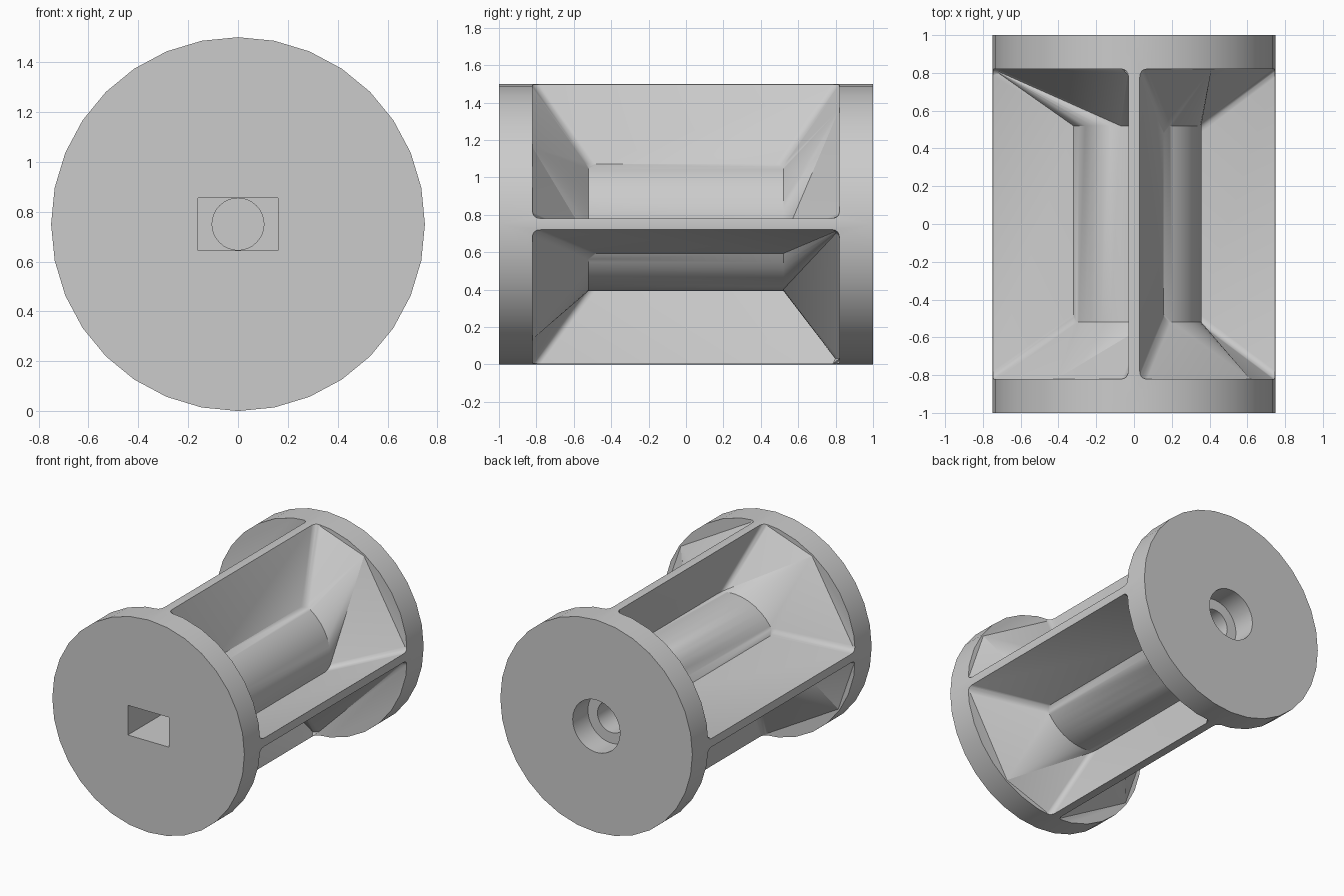
import bpy, bmesh
from math import sin, cos, pi, atan2
from mathutils import Matrix

if "Cube" in bpy.data.objects:
    bpy.data.objects.remove(bpy.data.objects["Cube"], do_unlink=True)

R = 0.75
AXIS = Matrix.Translation((0, 0, R))       # spool axis runs along y at this height
TURN = Matrix.Rotation(pi / 2, 4, 'X')

grey = bpy.data.materials.new("plain grey")
grey.use_nodes = True
grey.diffuse_color = (0.6, 0.6, 0.6, 1)
grey.node_tree.nodes["Principled BSDF"].inputs["Base Color"].default_value = (0.6, 0.6, 0.6, 1)


def make_object(name, bm):
    bmesh.ops.recalc_face_normals(bm, faces=bm.faces)
    mesh = bpy.data.meshes.new(name)
    bm.to_mesh(mesh)
    bm.free()
    mesh.materials.append(grey)
    ob = bpy.data.objects.new(name, mesh)
    bpy.context.collection.objects.link(ob)
    return ob


def cylinder(name, radius, y0, y1, sides=32):
    bm = bmesh.new()
    mat = AXIS @ Matrix.Translation((0, (y0 + y1) / 2, 0)) @ TURN
    bmesh.ops.create_cone(bm, cap_ends=True, segments=sides, radius1=radius,
                          radius2=radius, depth=y1 - y0, matrix=mat)
    return make_object(name, bm)


def box(name, size, centre):
    bm = bmesh.new()
    bmesh.ops.create_cube(bm, size=1, matrix=AXIS @ Matrix.Translation(centre)
                          @ Matrix.Diagonal((*size, 1)))
    return make_object(name, bm)


def pocket(name, angle, front_mid, rear_mid):
    """Tapered pocket between two slanted ribs: narrow at the core, wide at the rim."""
    inner, outer, core, steps = 0.52, 0.82, 0.357, 9
    a_top, a_side = atan2(0.32, 0.157), atan2(-0.09, 0.345)
    arc = []
    for i in range(steps + 1):
        a = a_top + (a_side - a_top) * i / steps
        arc.append((core * cos(a), core * sin(a)))
    top, side = (0.03, 0.747), (0.747, 0.03)
    far = [(0.85, 0.061), (0.85, 0.852), (-0.001, 0.852)]
    bm = bmesh.new()
    loops, pairs = [], []
    for y_sign, mid in ((-1, front_mid), (1, rear_mid)):
        rim = [top, mid, side] if mid else [top, side]
        a = [bm.verts.new((x, y_sign * inner, z)) for x, z in arc]
        o = [bm.verts.new((x, y_sign * outer, z)) for x, z in rim + far]
        apex, corner = (o[1] if mid else o[0]), o[-4]
        # Sloping end wall fans out from one rim point, then from the side corner
        split = steps if mid else 6
        for i in range(steps):
            bm.faces.new((a[i], a[i + 1], apex if i < split else corner))
        bm.faces.new((a[split], apex, corner))
        if mid:
            bm.faces.new((a[0], o[0], apex))
            pairs += [(a[0], o[0]), (a[-1], corner)]
        bm.faces.new(o)
        pairs += [(o[0], o[-1]), (corner, o[-3])]
        loops.append(a + o[-4:] + o[:1])
    for i in range(len(loops[0])):
        bm.faces.new((loops[0][i - 1], loops[0][i], loops[1][i], loops[1][i - 1]))
    bmesh.ops.recalc_face_normals(bm, faces=bm.faces)
    # Round the corners where the walls meet the sloping ends
    edges = [bm.edges.get(pair) for pair in pairs]
    bmesh.ops.bevel(bm, geom=edges, offset=0.035, offset_type='OFFSET', segments=4,
                    profile=0.5, affect='EDGES', clamp_overlap=True)
    bmesh.ops.transform(bm, matrix=AXIS @ Matrix.Rotation(angle, 4, 'Y'), verts=bm.verts)
    return make_object(name, bm)


# Solid blank for the spool
spool = cylinder("ribbed_spool", R, -1, 1)

# Four pockets leave the core, ribs and end flanges; one rear wall has an extra facet
cutters = [pocket("pocket_cutter", k * pi / 2, (0.615, 0.41),
                  None if k else (0.41, 0.615)) for k in range(4)]

# Blind axle openings: slot and socket in front, stepped bore behind
cutters += [box("slot_cutter", (0.32, 0.5, 0.21), (0, -0.85, 0)),
            cylinder("socket_cutter", 0.104, -0.65, -0.4),
            cylinder("bore_cutter", 0.11, -0.2, 0.9),
            cylinder("counterbore_cutter", 0.185, 0.83, 1.1)]

bpy.context.view_layer.objects.active = spool
for c in cutters:
    c.hide_render = True
    mod = spool.modifiers.new("cut", 'BOOLEAN')
    mod.operation = 'DIFFERENCE'
    mod.solver = 'EXACT'
    mod.object = c
    bpy.ops.object.modifier_apply(modifier=mod.name)
for c in cutters:
    bpy.data.objects.remove(c, do_unlink=True)

bpy.ops.object.select_all(action='DESELECT')
spool.select_set(True)
bpy.ops.object.shade_smooth_by_angle(angle=pi / 6)
